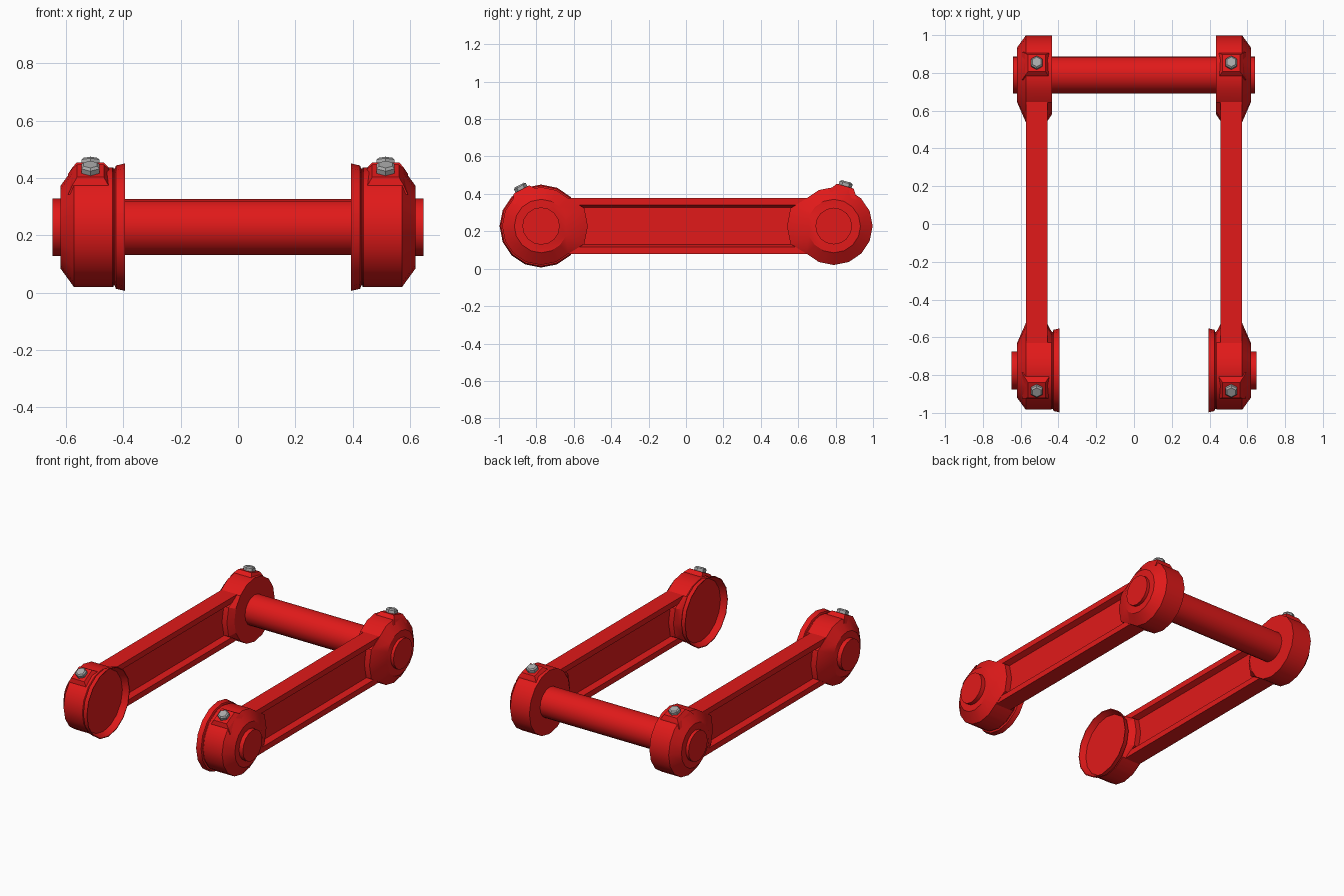
import bpy, bmesh, math
from mathutils import Matrix, Vector

if "Cube" in bpy.data.objects:
    bpy.data.objects.remove(bpy.data.objects["Cube"])

ZC = 0.228              # height of both axles
Y_REAR, Y_FRONT = 0.79, -0.775
SIDES = 16


def material(name, color):
    m = bpy.data.materials.new(name)
    m.diffuse_color = color
    m.use_nodes = True
    m.node_tree.nodes["Principled BSDF"].inputs["Base Color"].default_value = m.diffuse_color
    return m


RED = material("red_paint", (0.75, 0.01, 0.01, 1))
GREY = material("grey_steel", (0.4, 0.4, 0.4, 1))


def finish(name, bm, mat, mirror=True, smooth=True):
    bmesh.ops.recalc_face_normals(bm, faces=bm.faces)
    me = bpy.data.meshes.new(name)
    bm.to_mesh(me)
    bm.free()
    me.materials.append(mat)
    ob = bpy.data.objects.new(name, me)
    bpy.context.collection.objects.link(ob)
    if smooth:
        bpy.ops.object.select_all(action='DESELECT')
        bpy.context.view_layer.objects.active = ob
        ob.select_set(True)
        bpy.ops.object.shade_smooth_by_angle(angle=math.radians(30))
    if mirror:
        ob.modifiers.new("mirror", 'MIRROR').use_clip = False
    return ob


def loft(bm, rings):
    """Join rings of points with quads and cap both ends."""
    vs = [[bm.verts.new(p) for p in ring] for ring in rings]
    n = len(vs[0])
    for a, b in zip(vs, vs[1:]):
        for i in range(n):
            j = (i + 1) % n
            bm.faces.new((a[i], a[j], b[j], b[i]))
    bm.faces.new(vs[0])
    bm.faces.new(vs[-1])


def turned(name, cy, arm_dir, profile, mirror=True):
    """Turn (x, radius, radius towards the arm) around the x axis."""
    bm = bmesh.new()
    rings = []
    for x, r, r_arm in profile:
        ring = []
        for i in range(SIDES):
            a = 2 * math.pi * i / SIDES
            rr = r_arm if math.cos(a) > 0.8 else r
            ring.append((x, cy + arm_dir * rr * math.cos(a), ZC + rr * math.sin(a)))
        rings.append(ring)
    loft(bm, rings)
    return finish(name, bm, RED, mirror)


# Hubs: chamfered drums that swell where they meet the arm
drum = [(0.46, 0.208, 0.248), (0.573, 0.208, 0.25), (0.62, 0.143, 0.143)]
turned("rear_hub", Y_REAR, -1, [(0.434, 0.208, 0.208)] + drum)
cup = [(0.432, 0.198), (0.395, 0.217), (0.395, 0.222), (0.426, 0.215),
       (0.43, 0.204), (0.434, 0.204), (0.438, 0.208)]
turned("front_hub_with_cup", Y_FRONT, 1, [(x, r, r) for x, r in cup] + drum)

# Cross bar and front pins
turned("cross_bar", Y_REAR, 1, [(-0.64, 0.098, 0.098), (0.64, 0.098, 0.098)], mirror=False)
turned("front_pin", Y_FRONT, 1, [(0.5, 0.1, 0.1), (0.648, 0.1, 0.1)])

# Arms: I-beam section
XM, HX, WEB = 0.515, 0.056, 0.02
quarter = [(HX, 0.149), (HX, 0.112), (WEB, 0.098)]
half = quarter + [(x, -z) for x, z in reversed(quarter)]
section = half + [(-x, -z) for x, z in half]
bm = bmesh.new()
loft(bm, [[(XM + x, y, ZC + z) for x, z in section]
          for y in (Y_FRONT + 0.1, Y_REAR - 0.1)])
finish("arm", bm, RED, smooth=False)


def radial(name, cy, tilt, n, phase, layers, mat):
    """Stack of n-sided layers (distance, radius) standing out from an axle."""
    turn = Matrix.Rotation(-tilt, 4, 'X')
    base = Vector((XM, cy, ZC))
    bm = bmesh.new()
    rings = []
    for d, r in layers:
        angles = [phase + 2 * math.pi * i / n for i in range(n)]
        rings.append([base + turn @ Vector((r * math.cos(a), r * math.sin(a), d))
                      for a in angles])
    loft(bm, rings)
    finish(name, bm, mat, smooth=False)


# Bolt seats and hexagonal bolts on each hub
for label, cy, deg in (("rear", Y_REAR, 16), ("front", Y_FRONT, -28)):
    tilt = math.radians(deg)
    radial(label + "_bolt_seat", cy, tilt, 4, math.pi / 4,
           [(0.17, 0.11), (0.2, 0.088), (0.222, 0.066)], RED)
    radial(label + "_bolt", cy, tilt, 6, math.pi / 6,
           [(0.21, 0.036), (0.24, 0.036), (0.248, 0.027)], GREY)
